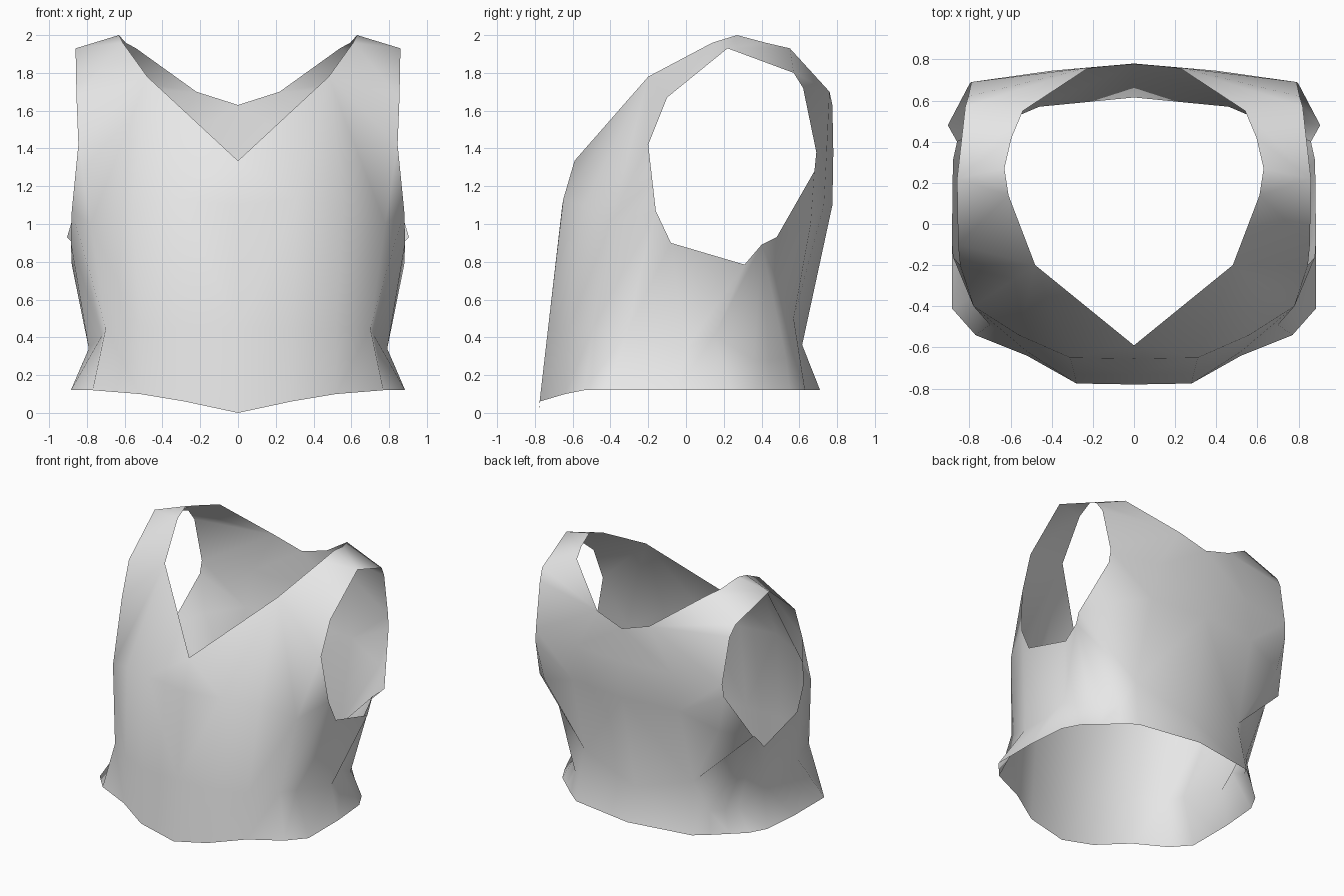
import bpy
import bmesh

if "Cube" in bpy.data.objects:
    bpy.data.objects.remove(bpy.data.objects["Cube"], do_unlink=True)

# One plain fabric colour
fabric = bpy.data.materials.new("light grey fabric")
fabric.use_nodes = True
colour = (0.8, 0.8, 0.8, 1.0)
fabric.diffuse_color = colour
fabric.node_tree.nodes["Principled BSDF"].inputs["Base Color"].default_value = colour

bm = bmesh.new()


def make_points(coords):
    return [bm.verts.new(c) for c in coords]


def bridge(lower, upper):
    """Join two rows; a repeated vertex turns a quad into a triangle."""
    for i in range(len(lower) - 1):
        corners = [lower[i], lower[i + 1], upper[i + 1], upper[i]]
        unique = list(dict.fromkeys(corners))
        if len(unique) > 2:
            bm.faces.new(unique)


# Left half of each body row, from the front centre round to the back centre
hem = make_points([
    (0, -.78, 0), (.28, -.775, .06), (.52, -.64, .1), (.77, -.54, .12),
    (.885, -.41, .12), (.885, -.05, .12), (.86, .24, .12), (.79, .37, .12),
    (.69, .46, .12), (.59, .55, .12), (.49, .63, .12), (0, .71, .12)])
waist = make_points([
    (0, -.73, .45), (.29, -.73, .45), (.52, -.62, .45), (.7, -.49, .45),
    (.72, -.32, .41), (.79, 0, .34), (.76, .15, .41), (.7, .36, .28),
    (.64, .44, .28), (.57, .53, .29), (.46, .57, .5), (0, .615, .36)])
chest = make_points([
    (0, -.655, 1.1), (.31, -.65, 1.13), (.56, -.54, 1.1), (.78, -.4, 1),
    (.88, -.16, 1.07), (.885, -.08, .9), (.88, .31, .785), (.86, .4, .89),
    (.905, .48, .93), (.74, .66, 1), (.45, .73, 1.1), (0, .775, 1.1)])
bridge(hem, waist)

# Side and back body, with the back panel folded over the side
bridge(waist[:10] + [waist[10]] * 4 + [waist[11]],
       chest[:7] + [chest[7]] * 4 + chest[8:])

# Neckline, from the front point over the shoulder to the back centre
neck = make_points([
    (0, -.59, 1.335), (.48, -.2, 1.78), (.61, .14, 1.96), (.63, .27, 2),
    (.595, .42, 1.96), (.54, .55, 1.93), (.22, .76, 1.7), (0, .775, 1.63)])

# Upper armhole edge, front to back, and the shoulder blade row
front_low, front_high, shoulder, back_top, back_high, back_mid, back_low = make_points([
    (.845, -.2, 1.42), (.855, -.1, 1.67), (.86, .22, 1.93), (.82, .57, 1.8),
    (.805, .62, 1.72), (.79, .69, 1.38), (.8, .68, 1.28)])
blade, spine = make_points([(.4, .745, 1.38), (0, .78, 1.38)])

# Front panel, shoulder strap and upper back as one strip
outer = [chest[0], chest[1], chest[1], chest[2], chest[3],
         front_low, front_high, front_high, shoulder, shoulder,
         shoulder, back_top, back_high, back_mid, blade, spine]
inner = [neck[i] for i in (0, 0, 1, 1, 1, 1, 1, 2, 2, 3, 4, 5, 6, 6, 6, 7)]
bridge(outer, inner)

# Front corner of the armhole
bridge(chest[3:5], [front_low, front_low])

# Lower back, below the shoulder blades
bridge(chest[8:11] + [chest[10], chest[10], chest[11]],
       [back_low, back_low, back_low, back_mid, blade, spine])

mesh = bpy.data.meshes.new("vest")
bm.to_mesh(mesh)
bm.free()
mesh.materials.append(fabric)
for face in mesh.polygons:
    face.use_smooth = True

# Mirror the half into the whole garment
vest = bpy.data.objects.new("vest", mesh)
bpy.context.collection.objects.link(vest)
mirror = vest.modifiers.new("mirror", "MIRROR")
mirror.use_axis[0] = True
mirror.use_mirror_merge = True
mirror.merge_threshold = 0.001
